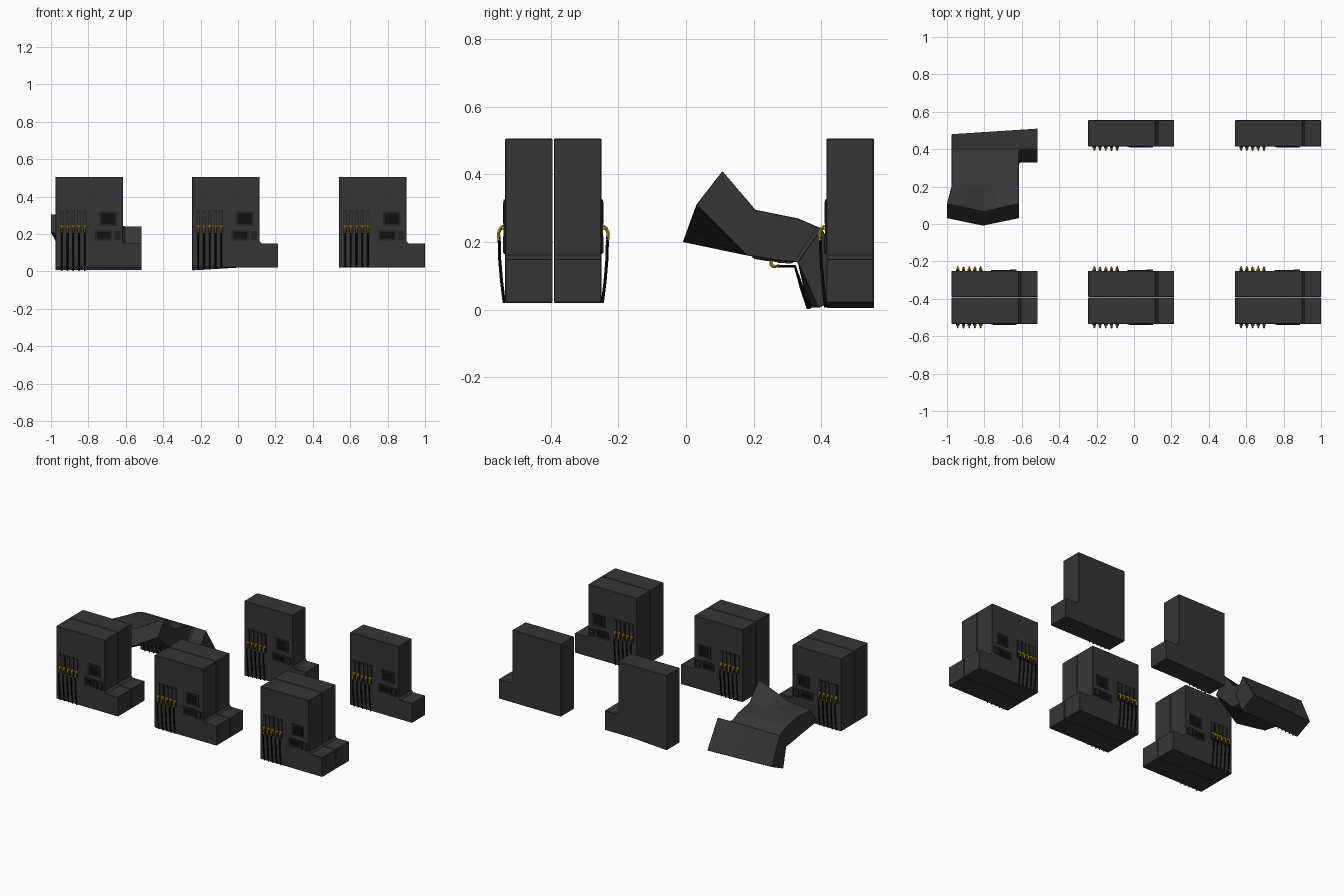
import bpy, bmesh
from mathutils import Vector

cube = bpy.data.objects.get("Cube")
if cube:
    bpy.data.objects.remove(cube, do_unlink=True)


def material(name, rgb):
    m = bpy.data.materials.new(name)
    m.use_nodes = True
    m.diffuse_color = (*rgb, 1)
    m.node_tree.nodes["Principled BSDF"].inputs["Base Color"].default_value = (*rgb, 1)
    return m


GREY = material("dark grey casing", (0.036, 0.036, 0.036))
TRIM = material("charcoal trim", (0.016, 0.016, 0.016))
BLACK = material("black rubber", (0.005, 0.005, 0.005))
YELLOW = material("dull yellow", (0.50, 0.42, 0.02))

DEPTH, WIDTH, LOW, TOP = 0.14, 0.36, 0.02, 0.505
# Collapsed casing: height along the casing, then (y, z) of its front and back skin
STATIONS = [
    (LOW, (0.385, 0.005), (0.505, 0.06)),
    (0.15, (0.33, 0.14), (0.40, 0.24)),
    (0.22, (0.27, 0.145), (0.33, 0.27)),
    (0.35, (0.18, 0.16), (0.205, 0.295)),
    (TOP, (0.03, 0.31), (0.108, 0.41)),
]


# Local space: u across, d inward from the front skin, z up
def placed(x0, front, facing):
    return lambda p: Vector((x0 + p.x, front + facing * p.y, p.z))


def sagged(x0, front):
    def warp(p):
        drop = 0.015 * max(0, 1 - p.x / 0.25) * max(0, 1 - (p.z - LOW) / 0.13)
        return Vector((x0 + p.x, front + p.y, p.z - drop))
    return warp


def collapsed(x0):
    def warp(p):
        for a, b in zip(STATIONS, STATIONS[1:]):
            if p.z <= b[0] + 1e-5:
                break
        t = (p.z - a[0]) / (b[0] - a[0])
        skin = [Vector(a[i]).lerp(Vector(b[i]), t) for i in (1, 2)]
        # The crushed upper end dips in the middle and at the far side
        crush = max(0, min(1, (p.z - 0.35) / (TOP - 0.35)))
        across = min(2, max(0, p.x / (WIDTH / 2)))
        mid, side = Vector((-0.04, -0.11)), Vector((0, -0.105))
        dent = side.lerp(mid, across) if across < 1 else mid.lerp(Vector((0, 0)), across - 1)
        yz = skin[0].lerp(skin[1], p.y / DEPTH) + dent * crush
        lean = -0.025 * crush * max(0, 1 - p.x / WIDTH)
        twist = 0.03 * (p.x / 0.46 - 0.8) * max(0, 1 - (p.z - LOW) / 0.13)
        return Vector((x0 + p.x + lean, yz.x + twist, yz.y))
    return warp


def box(bm, u0, u1, d0, d1, z0, z1):
    verts = bmesh.ops.create_cube(bm, size=1)["verts"]
    for v in verts:
        v.co = Vector((u0 + (v.co.x + 0.5) * (u1 - u0),
                       d0 + (v.co.y + 0.5) * (d1 - d0),
                       z0 + (v.co.z + 0.5) * (z1 - z0)))


def tube(bm, u, path, r):
    """Square-cornered hose following (d, z) points."""
    rings = []
    for i, p in enumerate(path):
        a, b = Vector(path[max(i - 1, 0)]), Vector(path[min(i + 1, len(path) - 1)])
        along = (b - a).normalized()
        n = Vector((-along.y, along.x)) * r
        rings.append([bm.verts.new((u + k * r, p[0] + m * n.x, p[1] + m * n.y))
                      for k, m in ((-1, 0), (0, 1), (1, 0), (0, -1))])
    for a, b in zip(rings, rings[1:]):
        for k in range(4):
            bm.faces.new((a[k], a[k - 1], b[k - 1], b[k]))
    bm.faces.new(rings[0])
    bm.faces.new(rings[-1])


def finish(bm, name, mat, warp, cut, bevel=0):
    if cut:
        planes = [((0, 0, s[0]), (0, 0, 1)) for s in STATIONS[1:-1]]
        planes += [((u, 0, 0), (1, 0, 0)) for u in (0.09, WIDTH / 2, 0.25)]
        for co, no in planes:
            bmesh.ops.bisect_plane(bm, geom=bm.verts[:] + bm.edges[:] + bm.faces[:],
                                   plane_co=co, plane_no=no, dist=1e-5)
    for v in bm.verts:
        v.co = warp(v.co)
    bmesh.ops.recalc_face_normals(bm, faces=bm.faces[:])
    mesh = bpy.data.meshes.new(name)
    bm.to_mesh(mesh)
    bm.free()
    mesh.materials.append(mat)
    obj = bpy.data.objects.new(name, mesh)
    bpy.context.collection.objects.link(obj)
    if bevel:
        mod = obj.modifiers.new("edge_bevel", "BEVEL")
        mod.width, mod.segments = bevel, 1
        mod.limit_method, mod.angle_limit = "ANGLE", 1.0


def dispenser(tag, warp, cut=False):
    # Casing: L-shaped side profile with a small fillet above the foot
    bm = bmesh.new()
    outline = [(0, LOW), (0.46, LOW), (0.46, 0.15), (0.372, 0.15),
               (WIDTH, 0.162), (WIDTH, TOP), (0, TOP)]
    face = bm.faces.new([bm.verts.new((u, 0, z)) for u, z in outline])
    out = bmesh.ops.extrude_face_region(bm, geom=[face])["geom"]
    for v in out:
        if isinstance(v, bmesh.types.BMVert):
            v.co.y = DEPTH
    finish(bm, tag + "_casing", GREY, warp, cut, 0.002)

    # Nozzle holders, hoses and nozzles in a row of five
    holders, slots, nozzles, hoses = (bmesh.new() for _ in range(4))
    for i in range(5):
        u = 0.033 + 0.0305 * i
        box(holders, u - 0.009, u + 0.009, -0.005, 0.004, 0.2, 0.326)
        box(slots, u - 0.005, u + 0.005, -0.0065, 0, 0.255, 0.318)
        box(nozzles, u - 0.009, u + 0.009, -0.011, -0.004, 0.235, 0.247)
        tube(nozzles, u, [(-0.004, 0.247), (-0.014, 0.24), (-0.02, 0.226), (-0.018, 0.205)], 0.005)
        tube(hoses, u, [(-0.018, 0.215), (-0.0165, 0.15), (-0.011, 0.085), (-0.003, LOW)], 0.0045)
    finish(holders, tag + "_nozzle_holders", TRIM, warp, cut)
    finish(slots, tag + "_holder_slots", GREY, warp, cut)
    finish(nozzles, tag + "_nozzles", YELLOW, warp, cut)
    finish(hoses, tag + "_hoses", BLACK, warp, cut)

    # Display, keypad and card reader: trim frame with a dark inset plate
    frames, plates = bmesh.new(), bmesh.new()
    for u0, u1, z0, z1, out in ((0.235, 0.328, 0.243, 0.32, 0.004),
                                (0.21, 0.304, 0.165, 0.22, 0.004),
                                (0.312, 0.347, 0.168, 0.216, 0.007)):
        box(frames, u0, u1, -out, 0.004, z0, z1)
        if out < 0.005:
            box(plates, u0 + 0.011, u1 - 0.011, -out - 0.001, 0, z0 + 0.011, z1 - 0.011)
    finish(frames, tag + "_panel_frames", TRIM, warp, cut)
    finish(plates, tag + "_panel_screens", BLACK, warp, cut)


# Three back-to-back pairs along the front
for label, x0 in (("right", -0.975), ("middle", -0.245), ("left", 0.54)):
    dispenser(f"front_{label}_outer", placed(x0, -0.534, 1))
    dispenser(f"front_{label}_inner", placed(x0, -0.25, -1))

# Back row: one sound, one sagging, one toppled and crushed
dispenser("back_left", placed(0.54, 0.415, 1))
dispenser("back_middle", sagged(-0.245, 0.415), cut=True)
dispenser("toppled", collapsed(-0.975), cut=True)
